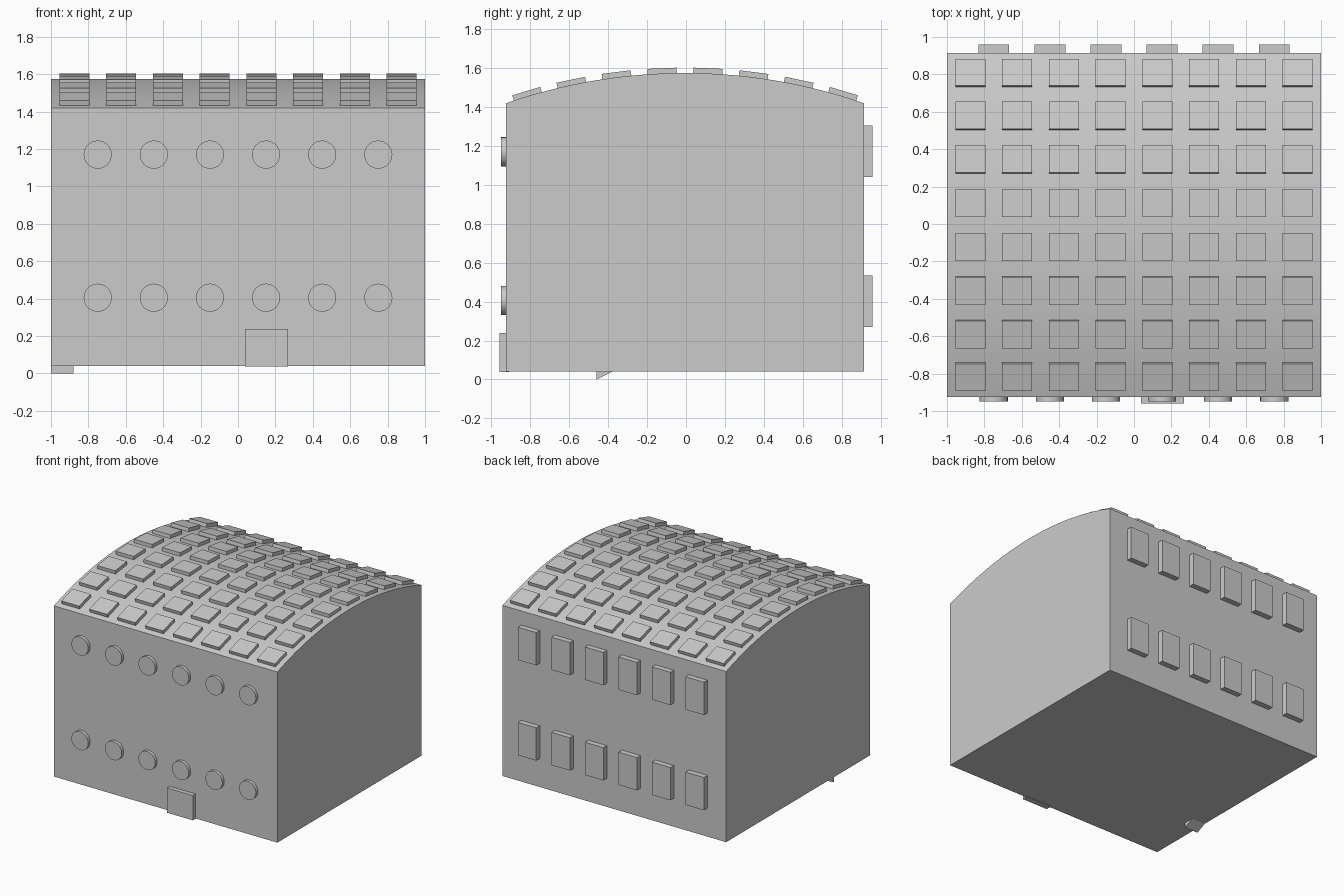
import bpy, bmesh, math
from mathutils import Matrix

if "Cube" in bpy.data.objects:
    bpy.data.objects.remove(bpy.data.objects["Cube"])

grey = bpy.data.materials.new("plain grey")
grey.diffuse_color = (0.6, 0.6, 0.6, 1)
grey.use_nodes = True
grey.node_tree.nodes["Principled BSDF"].inputs["Base Color"].default_value = grey.diffuse_color

FRONT, BACK, BASE, EAVE, CROWN = -0.925, 0.915, 0.04, 1.42, 1.575
MID, HALF, RISE = (FRONT + BACK) / 2, (BACK - FRONT) / 2, CROWN - EAVE
RADIUS = (HALF ** 2 + RISE ** 2) / (2 * RISE)
SWEEP = math.asin(HALF / RADIUS)          # half angle of the roof arc
ROOF_Z = CROWN - RADIUS                   # centre of the roof arc


def finish(name, bm, smooth=False):
    bmesh.ops.recalc_face_normals(bm, faces=bm.faces)
    mesh = bpy.data.meshes.new(name)
    bm.to_mesh(mesh)
    bm.free()
    mesh.materials.append(grey)
    obj = bpy.data.objects.new(name, mesh)
    bpy.context.collection.objects.link(obj)
    if smooth:
        bpy.ops.object.select_all(action='DESELECT')
        obj.select_set(True)
        bpy.context.view_layer.objects.active = obj
        bpy.ops.object.shade_smooth_by_angle(angle=math.radians(30))
    return obj


def extrusion(name, profile, x0, x1, smooth=False):
    """Side profile of (y, z) points drawn out along x."""
    bm = bmesh.new()
    face = bm.faces.new([bm.verts.new((x0, y, z)) for y, z in profile])
    out = bmesh.ops.extrude_face_region(bm, geom=[face])
    verts = [v for v in out["geom"] if isinstance(v, bmesh.types.BMVert)]
    bmesh.ops.translate(bm, verts=verts, vec=(x1 - x0, 0, 0))
    return finish(name, bm, smooth)


def add_box(bm, centre, size, turn=Matrix()):
    bmesh.ops.create_cube(bm, size=1, matrix=Matrix.Translation(centre) @ turn
                          @ Matrix.Diagonal((*size, 1)))


# Hall with an arched roof
steps = 32
arc = [(MID + RADIUS * math.sin(a), ROOF_Z + RADIUS * math.cos(a))
       for a in (SWEEP * (1 - 2 * i / steps) for i in range(steps + 1))]
extrusion("hall", [(FRONT, BASE), (BACK, BASE)] + arc, -1, 1, smooth=True)

# Roof tiles, laid on the arc
bm = bmesh.new()
for row in range(8):
    a = SWEEP * (row - 3.5) / 4
    r = RADIUS + 0.01
    for col in range(8):
        add_box(bm, (-0.875 + 0.25 * col, MID + r * math.sin(a), ROOF_Z + r * math.cos(a)),
                (0.16, 0.15, 0.034), Matrix.Rotation(-a, 4, 'X'))
finish("roof_tiles", bm)

# Round windows on the front, upright windows on the back
columns = [-0.75 + 0.3 * i for i in range(6)]
bm = bmesh.new()
for x in columns:
    for z in (0.405, 1.17):
        bmesh.ops.create_cone(bm, cap_ends=True, segments=32, radius1=0.075, radius2=0.075,
                              depth=0.045, matrix=Matrix.Translation((x, -0.9275, z))
                              @ Matrix.Rotation(math.pi / 2, 4, 'X'))
finish("round_windows", bm, smooth=True)

bm = bmesh.new()
for x in columns:
    for z in (0.403, 1.173):
        add_box(bm, (x, 0.93, z), (0.165, 0.06, 0.265))
finish("back_windows", bm)

# Door
bm = bmesh.new()
add_box(bm, (0.153, -0.935, 0.138), (0.23, 0.05, 0.2))
finish("door", bm)

# Small wedge foot under the left edge
extrusion("wedge_foot", [(-0.46, 0), (-0.38, 0.04), (-0.46, 0.045)], -1, -0.88)
